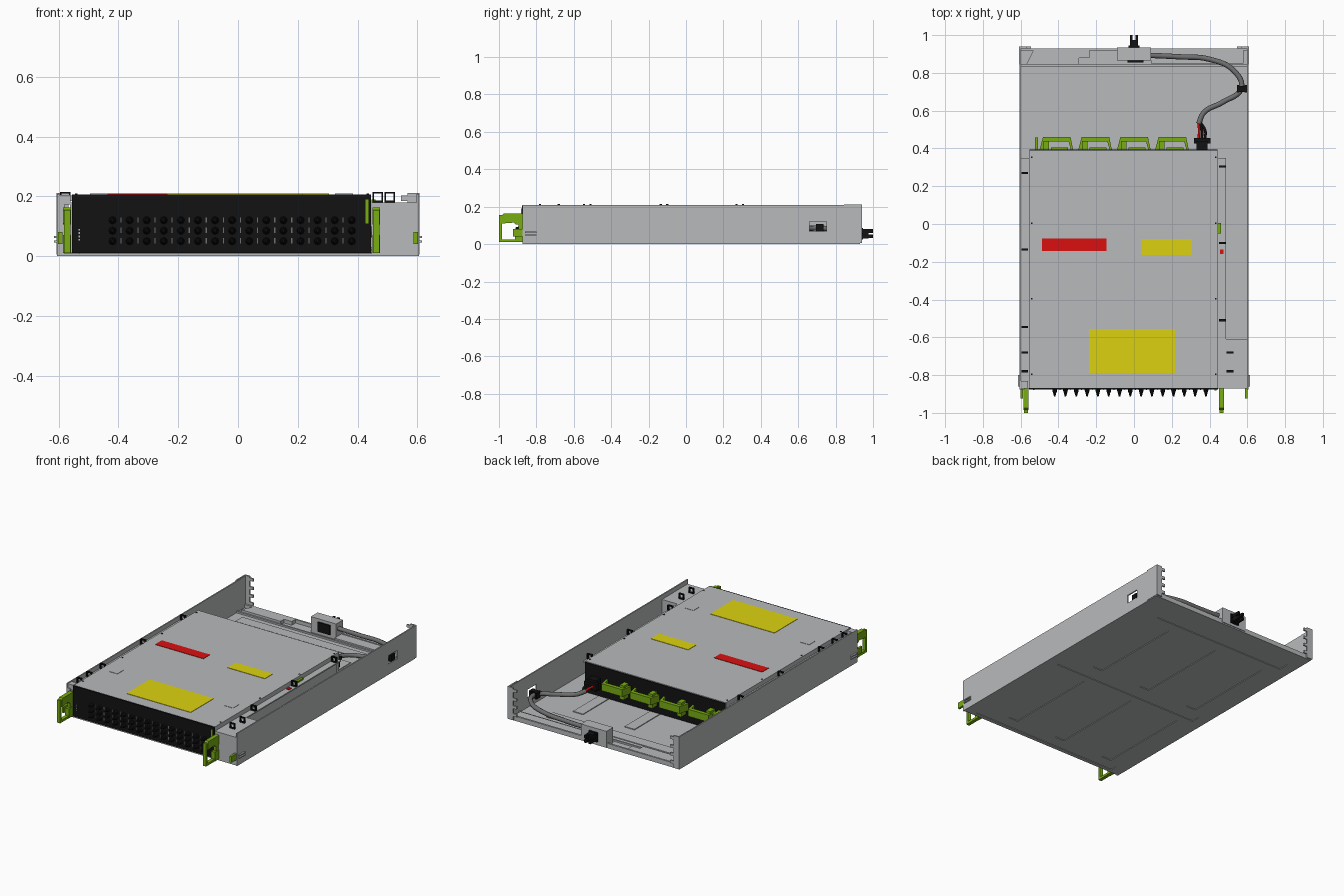
import bpy, bmesh, math
from mathutils import Vector, Matrix


def material(name, r, g, b):
    m = bpy.data.materials.new(name)
    m.diffuse_color = (r, g, b, 1)
    return m


GREY = material("sheet metal grey", 0.48, 0.49, 0.50)
BLACK = material("black", 0.006, 0.006, 0.006)
DARK = material("cable grey", 0.16, 0.16, 0.16)
GREEN = material("green", 0.19, 0.42, 0.006)
YELLOW = material("label yellow", 0.72, 0.65, 0.005)
RED = material("label red", 0.70, 0.005, 0.005)


def finish(name, bm, mat):
    bmesh.ops.recalc_face_normals(bm, faces=bm.faces)
    me = bpy.data.meshes.new(name)
    bm.to_mesh(me)
    bm.free()
    me.materials.append(mat)
    ob = bpy.data.objects.new(name, me)
    bpy.context.collection.objects.link(ob)
    return ob


def boxes(name, mat, *items):
    """One object from boxes given as (x0, x1, y0, y1, z0, z1)."""
    bm = bmesh.new()
    for x0, x1, y0, y1, z0, z1 in items:
        c = Vector((x0 + x1, y0 + y1, z0 + z1)) / 2
        s = Matrix.Diagonal((x1 - x0, y1 - y0, z1 - z0, 1))
        bmesh.ops.create_cube(bm, size=1, matrix=Matrix.Translation(c) @ s)
    return finish(name, bm, mat)


def prism(name, mat, pts, axis, lo, hi):
    """Extrude a 2D outline along x (points are y,z) or z (points are x,y)."""
    bm = bmesh.new()
    place = (lambda p: (lo, *p)) if axis == "x" else (lambda p: (*p, lo))
    f = bm.faces.new([bm.verts.new(place(p)) for p in pts])
    d = Vector((hi - lo, 0, 0)) if axis == "x" else Vector((0, 0, hi - lo))
    new = bmesh.ops.extrude_face_region(bm, geom=[f])["geom"]
    bmesh.ops.translate(bm, vec=d, verts=[v for v in new if isinstance(v, bmesh.types.BMVert)])
    return finish(name, bm, mat)


def tube(name, mat, pts, r):
    cu = bpy.data.curves.new(name, "CURVE")
    cu.dimensions = "3D"
    cu.bevel_depth, cu.bevel_resolution, cu.resolution_u = r, 2, 6
    cu.use_fill_caps = True
    sp = cu.splines.new("BEZIER")
    sp.bezier_points.add(len(pts) - 1)
    for bp, p in zip(sp.bezier_points, pts):
        bp.co = p
        bp.handle_left_type = bp.handle_right_type = "AUTO"
    cu.materials.append(mat)
    ob = bpy.data.objects.new(name, cu)
    bpy.context.collection.objects.link(ob)
    return ob


# Tray floor with pressed ribs: raised on top, recessed underneath
floor = boxes("tray_floor", GREY, (-0.605, 0.605, -0.87, 0.93, 0, 0.008))
ribs = [(x, x + 0.07, y, y + 0.62) for x in (-0.455, -0.09, 0.275) for y in (-0.76, 0.03)]
ribs += [(-0.53, 0.43, 0.73, 0.80), (-0.53, 0.53, -0.085, -0.025), (-0.53, 0.53, -0.845, -0.80)]
boxes("floor_ribs", GREY, *[(*r, 0.006, 0.013) for r in ribs])
cutter = boxes("rib_cutter", GREY, *[(*r, -0.01, 0.004) for r in ribs])
cutter.hide_render = True
cutter.display_type = "WIRE"
cut = floor.modifiers.new("rib recesses", "BOOLEAN")
cut.object, cut.operation, cut.solver = cutter, "DIFFERENCE", "EXACT"

# Rear ledge and stepped plate
boxes("rear_ledge", GREY, (-0.6, 0.6, 0.918, 0.93, 0, 0.03), (-0.6, 0.6, 0.835, 0.845, 0.008, 0.018))
prism("rear_stepped_plate", GREY,
      [(-0.57, 0.845), (-0.29, 0.845), (-0.29, 0.88), (-0.235, 0.88), (-0.235, 0.925), (-0.53, 0.925)],
      "z", 0.008, 0.032)
boxes("rear_right_plate", GREY, (0.09, 0.58, 0.85, 0.92, 0.008, 0.024))

# Side walls; the right one has a cable slot
boxes("left_wall", GREY, (-0.605, -0.597, -0.875, 0.93, 0, 0.208))
boxes("right_wall", GREY, (0.597, 0.605, -0.875, 0.66, 0, 0.208), (0.597, 0.605, 0.75, 0.93, 0, 0.208),
      (0.597, 0.605, 0.66, 0.75, 0, 0.068), (0.597, 0.605, 0.66, 0.75, 0.122, 0.208))

for side, s in (("left", -1), ("right", 1)):
    def sx(a, b):
        return (min(s * a, s * b), max(s * a, s * b))
    # Rear corner bracket with teeth
    boxes(side + "_rear_bracket", GREY, (*sx(0.60, 0.608), 0.845, 0.94, 0.005, 0.212),
          (*sx(0.568, 0.605), 0.93, 0.94, 0.005, 0.212),
          *[(*sx(0.545, 0.57), 0.93, 0.94, z, z + 0.018) for z in (0.03, 0.08, 0.13, 0.185)])
    # Outer latch at the front corner
    boxes(side + "_side_latch", GREEN, (*sx(0.588, 0.602), -0.925, -0.87, 0.04, 0.08))
    boxes(side + "_side_stud", GREY, (*sx(0.604, 0.615), -0.86, -0.80, 0.045, 0.052),
          (*sx(0.604, 0.615), -0.86, -0.80, 0.06, 0.067))

# Inner rails beside the chassis
boxes("left_rail", GREY, (-0.563, -0.556, -0.87, 0.35, 0.01, 0.18), (-0.6, -0.556, -0.87, 0.35, 0.172, 0.18),
      (-0.6, -0.58, -0.875, -0.865, 0.008, 0.18), (-0.598, -0.56, -0.87, -0.83, 0.18, 0.205))
boxes("right_rail", GREY, (0.446, 0.453, -0.62, 0.35, 0.01, 0.18), (0.446, 0.487, -0.62, 0.35, 0.172, 0.18))
boxes("right_front_filler", GREY, (0.446, 0.6, -0.87, -0.61, 0.008, 0.18))
boxes("rail_lever", GREEN, (0.446, 0.46, -0.05, 0.005, 0.15, 0.19))
boxes("rail_red_tab", RED, (0.455, 0.475, -0.16, -0.135, 0.165, 0.185))

# Black hoop clips on the rails
hoops = [(-0.578, y) for y in (-0.78, -0.68, -0.545, -0.135, 0.27)]
hoops += [(0.468, y) for y in (0.305, -0.1, -0.51)] + [(0.508, y) for y in (-0.68, -0.78)]
for i, (x, y) in enumerate(hoops):
    a, b = x - 0.018, x + 0.018
    boxes(f"cable_hoop_{i + 1}", BLACK, (a, a + 0.006, y - 0.006, y + 0.006, 0.18, 0.215),
          (b - 0.006, b, y - 0.006, y + 0.006, 0.18, 0.215),
          (a, b, y - 0.006, y + 0.006, 0.18, 0.186), (a, b, y - 0.006, y + 0.006, 0.209, 0.215))

# Chassis with black end panels
boxes("chassis", GREY, (-0.555, 0.445, -0.868, 0.388, 0.013, 0.207))
boxes("front_panel", BLACK, (-0.555, 0.445, -0.877, -0.868, 0.01, 0.206))
boxes("rear_panel", BLACK, (-0.552, 0.442, 0.388, 0.394, 0.013, 0.203))
boxes("lid_pads", GREY, *[(x, x + 0.06, -0.6, -0.54, 0.205, 0.209) for x in (-0.495, 0.325)])
boxes("lid_screws", BLACK, *[(x, x + 0.008, y, y + 0.008, 0.206, 0.209)
                             for x in (-0.545, 0.43) for y in (-0.8, -0.4, 0, 0.35)])

# Lid labels
boxes("red_label", RED, (-0.487, -0.145, -0.143, -0.076, 0.206, 0.2095))
boxes("yellow_labels", YELLOW, (0.04, 0.305, -0.163, -0.08, 0.206, 0.2095),
      (-0.237, 0.218, -0.79, -0.557, 0.206, 0.2095))

# Front knobs, vents, status lights and tag
bm = bmesh.new()
columns = [-0.42 + i * 0.0572 for i in range(15)]
for x in columns:
    for z in (0.05, 0.085, 0.12):
        for r1, r2, y0, y1 in ((0.013, 0.011, -0.876, -0.889), (0.010, 0.004, -0.889, -0.912)):
            m = Matrix.Translation((x, (y0 + y1) / 2, z)) @ Matrix.Rotation(math.pi / 2, 4, "X")
            bmesh.ops.create_cone(bm, cap_ends=True, segments=8, radius1=r1, radius2=r2,
                                  depth=y0 - y1, matrix=m)
finish("front_knobs", bm, BLACK)
boxes("front_vents", DARK, *[(x + 0.026, x + 0.030, -0.879, -0.876, z, z + 0.018)
                             for x in columns[:-1] for z in (0.042, 0.077, 0.112)])
boxes("status_lights", GREY, *[(-0.534, -0.528, -0.88, -0.876, z, z + 0.006) for z in (0.052, 0.063, 0.074, 0.085)])
boxes("front_tag", GREEN, (0.427, 0.436, -0.882, -0.876, 0.11, 0.19))

# Front pull handles
for side, x in (("left", -0.572), ("right", 0.463)):
    prism(side + "_handle_top", GREEN,
          [(-0.985, 0.11), (-0.985, 0.152), (-0.975, 0.163), (-0.87, 0.163), (-0.87, 0.105), (-0.91, 0.105),
           (-0.92, 0.115)], "x", x - 0.013, x + 0.013)
    boxes(side + "_handle_grip", GREEN, (x - 0.011, x + 0.011, -1.0, -0.984, 0.01, 0.155),
          (x - 0.011, x + 0.011, -0.99, -0.88, 0.01, 0.025),
          (x - 0.013, x + 0.013, -0.915, -0.87, 0.01, 0.07), (x - 0.009, x + 0.009, -0.895, -0.87, 0.07, 0.11))

# Rear green handles: tapered loops
for i, x in enumerate((-0.5, -0.295, -0.09, 0.112)):
    w = 0.178
    prism(f"rear_handle_{i + 1}", GREEN,
          [(x, 0.392), (x + 0.018, 0.46), (x + w - 0.014, 0.46), (x + w, 0.392), (x + w - 0.012, 0.392),
           (x + w - 0.024, 0.436), (x + 0.05, 0.436), (x + 0.034, 0.392)], "z", 0.09, 0.135)
    boxes(f"rear_latch_{i + 1}", GREEN, (x + 0.02, x + 0.05, 0.392, 0.44, 0.06, 0.15),
          (x + 0.06, x + 0.15, 0.392, 0.405, 0.07, 0.10))
boxes("rear_edge_latch", GREEN, (-0.525, -0.508, 0.392, 0.458, 0.06, 0.15))

# Power cable with wires, plug and wall clip
boxes("cable_plug", BLACK, (0.33, 0.39, 0.392, 0.44, 0.06, 0.13), (0.318, 0.405, 0.425, 0.455, 0.075, 0.115))
tube("power_cable", DARK, [(0.342, 0.53, 0.095), (0.37, 0.59, 0.09), (0.47, 0.645, 0.085), (0.568, 0.72, 0.085),
                           (0.53, 0.81, 0.08), (0.40, 0.872, 0.075), (0.24, 0.885, 0.07), (0.08, 0.893, 0.07)], 0.014)
for name, mat, x in (("red_wire", RED, 0.342), ("black_wire", BLACK, 0.358), ("second_black_wire", BLACK, 0.375)):
    tube(name, mat, [(x, 0.45, 0.095), (x + 0.003, 0.49, 0.097), (0.342 + (x - 0.342) * 0.3, 0.54, 0.095)], 0.007)
boxes("cable_clip", BLACK, (0.545, 0.555, 0.695, 0.735, 0.065, 0.108), (0.585, 0.6, 0.695, 0.735, 0.065, 0.108),
      (0.545, 0.6, 0.70, 0.73, 0.10, 0.108), (0.545, 0.6, 0.70, 0.73, 0.065, 0.07))

# Rear connector housing and plug
boxes("connector_housing", GREY, (-0.09, 0.09, 0.866, 0.935, 0.008, 0.108))
boxes("connector_inner", BLACK, (-0.035, 0.05, 0.856, 0.867, 0.03, 0.09))
boxes("connector_plug", BLACK, (-0.03, 0.03, 0.934, 0.945, 0.025, 0.085),
      *[(x, x + 0.014, 0.94, 1.0, z, z + 0.02) for x in (-0.022, 0.008) for z in (0.032, 0.06)],
      (-0.02, 0.02, 0.94, 0.975, 0.03, 0.082))
